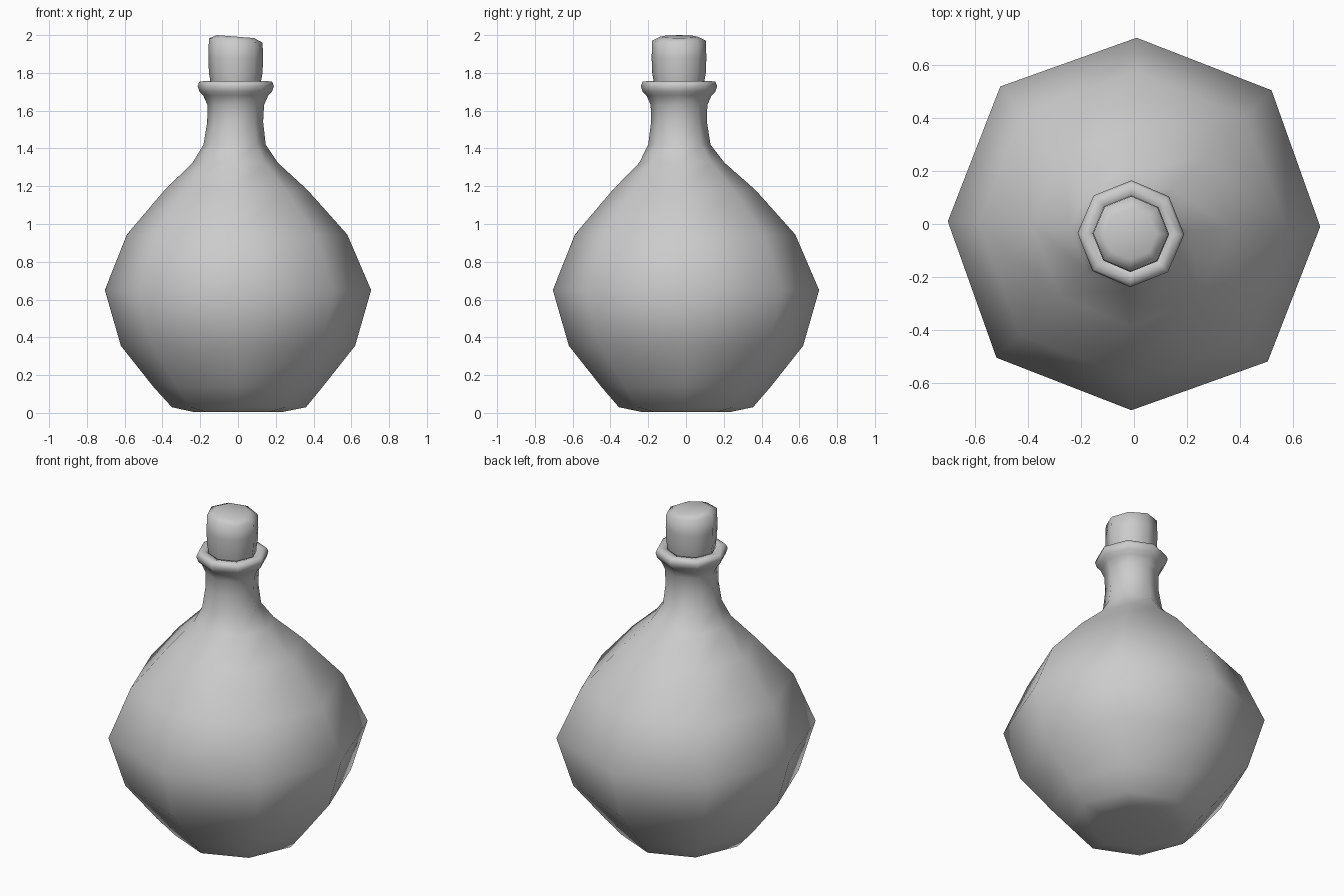
import bpy, bmesh, math

if "Cube" in bpy.data.objects:
    bpy.data.objects.remove(bpy.data.objects["Cube"])

SIDES = 8
TURN = math.radians(-0.8)


def lathe(name, rings, top_slope=0.0, cap_top=True, smooth=True):
    """Stack of octagonal rings: (z, radius, centre x, centre y, diagonal scale)."""
    bm = bmesh.new()
    loops = []
    for i, (z, r, cx, cy, diag) in enumerate(rings):
        loop = []
        for k in range(SIDES):
            a = TURN + 2 * math.pi * k / SIDES
            rad = r * (diag if k % 2 else 1.0)
            dx = rad * math.cos(a)
            tilt = -top_slope * dx if i >= len(rings) - 2 else 0.0
            loop.append(bm.verts.new((cx + dx, cy + rad * math.sin(a), z + tilt)))
        loops.append(loop)
    for low, high in zip(loops, loops[1:]):
        for k in range(SIDES):
            n = (k + 1) % SIDES
            bm.faces.new((low[k], low[n], high[n], high[k]))
    bm.faces.new(loops[0][::-1])
    if cap_top:
        bm.faces.new(loops[-1])
    for f in bm.faces:
        f.smooth = smooth
    mesh = bpy.data.meshes.new(name)
    bm.to_mesh(mesh)
    bm.free()
    obj = bpy.data.objects.new(name, mesh)
    bpy.context.collection.objects.link(obj)
    return obj


NX, NY = -0.012, -0.037   # the neck leans slightly off centre

# Flask: round body, neck, flared lip and inside of the mouth
lathe("flask", [
    (0.005, 0.235, 0.0, 0.0, 1.0),
    (0.03, 0.355, 0.005, 0.0, 1.0),
    (0.14, 0.45, 0.0, 0.0, 1.01),
    (0.355, 0.62, 0.0, 0.0, 1.02),
    (0.65, 0.705, 0.0, 0.0, 1.03),
    (0.945, 0.583, -0.005, -0.005, 1.02),
    (1.18, 0.378, -0.01, -0.01, 1.0),
    (1.325, 0.225, -0.015, -0.022, 1.0),
    (1.42, 0.165, -0.018, -0.035, 1.0),
    (1.54, 0.148, -0.015, NY, 1.0),
    (1.63, 0.15, NX, NY, 1.0),
    (1.68, 0.172, NX, NY, 1.0),
    (1.70, 0.192, NX, NY, 1.0),
    (1.73, 0.202, NX, NY, 1.0),
    (1.753, 0.193, NX, NY, 1.0),
    (1.757, 0.165, NX, NY, 1.0),
    (1.75, 0.138, NX, NY, 1.0),
    (1.70, 0.125, NX, NY, 1.0),
], cap_top=False)

# Cork stopper with a tilted, rounded top
lathe("cork", [
    (1.70, 0.125, NX, NY, 1.0),
    (1.755, 0.134, NX, NY, 1.0),
    (1.80, 0.142, NX, NY, 1.0),
    (1.88, 0.145, NX, NY, 1.0),
    (1.971, 0.142, NX, NY, 1.0),
    (1.992, 0.098, NX, NY, 1.0),
], top_slope=0.08)
